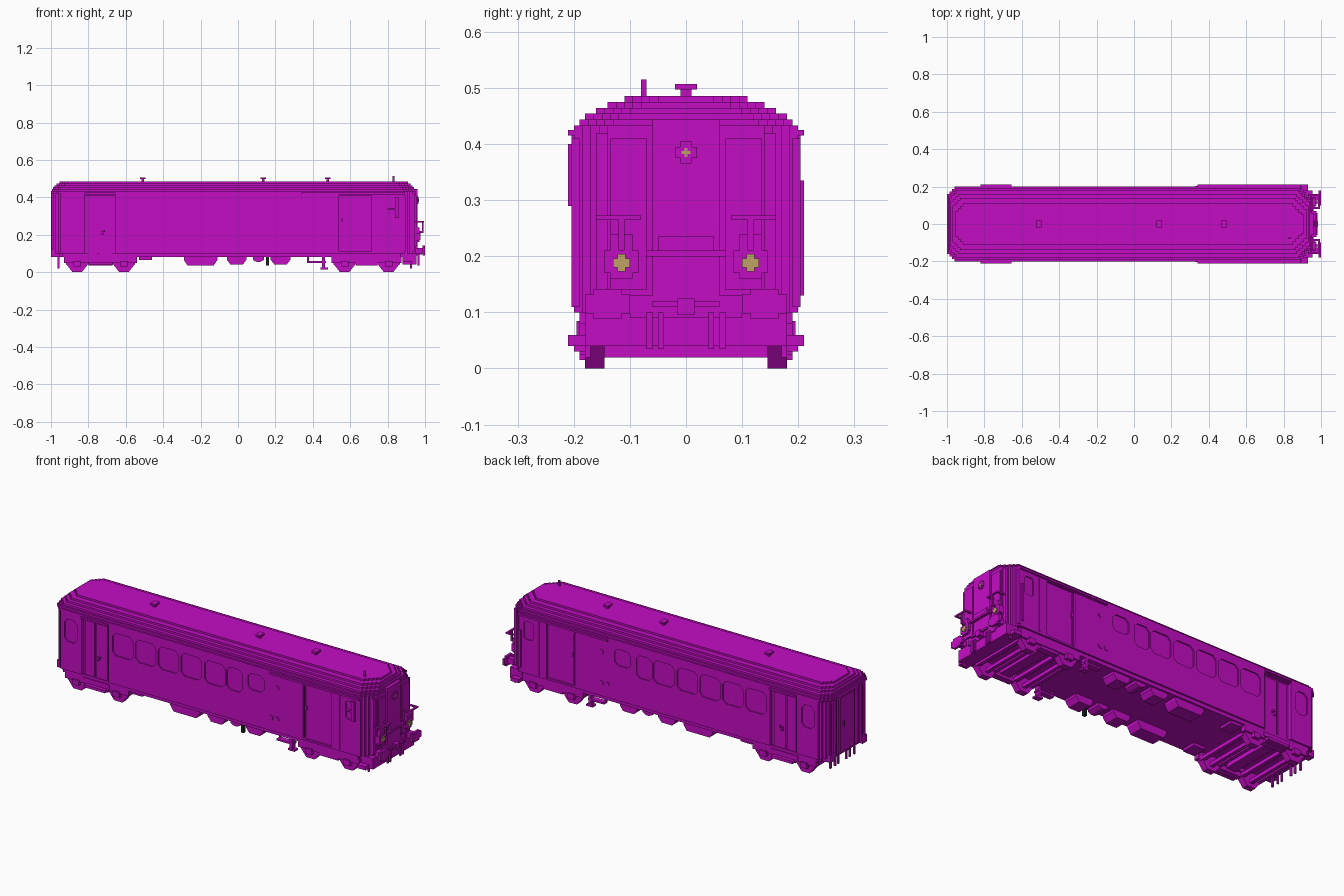
import bpy, bmesh
from mathutils import Vector

if "Cube" in bpy.data.objects:
    bpy.data.objects.remove(bpy.data.objects["Cube"])

UNIT = 0.01  # all sizes below are in hundredths


def material(name, r, g, b):
    mat = bpy.data.materials.new(name)
    mat.use_nodes = True
    mat.diffuse_color = (r, g, b, 1)
    mat.node_tree.nodes["Principled BSDF"].inputs["Base Color"].default_value = (r, g, b, 1)
    return mat


MAGENTA = material("magenta paint", .55, .004, .55)
GOLD = material("lamp gold", .52, .36, .13)
DARK = material("dark rubber", .01, .02, .01)


def prism(bm, outline, low, high, axis="z"):
    """Extrude a flat outline along the z or y axis."""
    def place(a, b, level):
        return Vector((a, b, level) if axis == "z" else (a, level, b)) * UNIT
    bottom = [bm.verts.new(place(a, b, low)) for a, b in outline]
    top = [bm.verts.new(place(a, b, high)) for a, b in outline]
    bm.faces.new(bottom)
    bm.faces.new(top)
    for i in range(len(outline)):
        j = (i + 1) % len(outline)
        bm.faces.new((bottom[i], bottom[j], top[j], top[i]))


def box(bm, x0, x1, y0, y1, z0, z1):
    prism(bm, [(x0, y0), (x1, y0), (x1, y1), (x0, y1)], z0, z1)


def finish(name, bm, mat=MAGENTA):
    bmesh.ops.recalc_face_normals(bm, faces=bm.faces)
    mesh = bpy.data.meshes.new(name)
    bm.to_mesh(mesh)
    bm.free()
    mesh.materials.append(mat)
    obj = bpy.data.objects.new(name, mesh)
    bpy.context.collection.objects.link(obj)
    return obj


def part(name, boxes, both_sides=False, mat=MAGENTA):
    bm = bmesh.new()
    for x0, x1, y0, y1, z0, z1 in boxes:
        box(bm, x0, x1, y0, y1, z0, z1)
        if both_sides:
            box(bm, x0, x1, -y1, -y0, z0, z1)
    return finish(name, bm, mat)


def stair(x, half, run, rise, steps):
    """Stepped corner from the end face round to the side."""
    points = []
    sign = 1 if x > 0 else -1
    for i in range(steps):
        y = half - rise + rise * i / steps
        points += [(x - sign * run * i / steps, y), (x - sign * run * (i + 1) / steps, y)]
    return points + [(x - sign * run, half)]


def plan(x0, x1, half):
    """Car outline seen from above, with stepped corners."""
    right = stair(x1, half, 6, 6, 4)
    left = stair(x0, half, 4, 4, 3)
    upper = right + left[::-1]
    return upper + [(x, -y) for x, y in reversed(upper)]


def rounded(x0, x1, z0, z1, c=2):
    return [(x0 + c, z0), (x1 - c, z0), (x1, z0 + c), (x1, z1 - c),
            (x1 - c, z1), (x0 + c, z1), (x0, z1 - c), (x0, z0 + c)]


# Body walls with shallow windows and deep doors
bm = bmesh.new()
prism(bm, plan(-99, 95, 20), 10, 42)
walls = finish("body_walls", bm)

windows = [(x, x + 12.5) for x in (-63, -49, -35, -21, -6.5)]
windows += [(-92.5, -85), (7, 16.5)]
bm = bmesh.new()
for low, high in ((-22, -19.3), (19.3, 22)):
    for x0, x1 in windows:
        prism(bm, rounded(x0, x1, 26, 38.5), low, high, "y")
    prism(bm, rounded(20, 30, 29.5, 38.5), low, high, "y")
    prism(bm, rounded(80, 85.5, 29, 39, 1), low, high, "y")
for low, high in ((-22, -18), (18, 22)):
    box(bm, -82, -65.5, low, high, 8, 41)
for low, high in ((-22, -19), (19, 22)):
    box(bm, 54, 71.5, low, high, 11, 41)
cutter = finish("opening_cutter", bm)
cutter.hide_render = True
cut = walls.modifiers.new("openings", "BOOLEAN")
cut.operation = "DIFFERENCE"
cut.solver = "EXACT"
cut.object = cutter
bpy.context.view_layer.objects.active = walls
bpy.ops.object.modifier_apply(modifier=cut.name)
bpy.data.objects.remove(cutter)

# Skirt and stepped roof
bm = bmesh.new()
prism(bm, plan(-98, 93, 19), 8, 10)
finish("floor_skirt", bm)
bm = bmesh.new()
for i, half in enumerate((20, 19, 18, 16, 14, 11)):
    inset = 20 - half
    prism(bm, plan(-100 + inset * .5, 95 - inset * .45, half), 42 + i * 1.05, 43.3 + i * 1.05)
finish("stepped_roof", bm)
part("rain_gutters", [(-82, -65.5, 19, 21, 41.5, 42.5), (34, 89, 19, 21, 41.5, 42.5)], True)

# Roof fittings
for i, x in enumerate((-51, 13.5, 48)):
    part(f"roof_vent_{i + 1}", [(x - .7, x + .7, -1, 1, 48, 50), (x - 1.5, x + 1.5, -2, 2, 49.7, 50.7)])
part("roof_antenna", [(82.6, 83.6, -8, -7, 48, 51.5)])

# Side door leaves, handles and steps
part("side_door_panels", [(-80.5, -75, 17, 18.6, 9, 40), (-74, -67, 17, 18.6, 9, 40)], True)
part("side_door_handles", [(-73, -72, 18, 20, 20, 22), (-72, -71, 18, 20, 21.5, 22.5)], True)
part("side_door_steps", [(-82, -65.5, 14, 19.5, 6, 8.5), (-80, -67, 15, 21, 4, 5.5)], True)

# Baggage door rail and small round ports
part("baggage_door_trim", [(34, 54, 19, 20.4, 41, 41.6), (54.6, 55.2, 18, 19.6, 12, 40),
                           (55, 56, 18, 20, 27, 29)], True)
bm = bmesh.new()
for low, high in ((-20.4, -19), (19, 20.4)):
    for x, z in ((38, 34.5), (34.3, 17.3), (38, 17.3)):
        prism(bm, rounded(x - 1.3, x + 1.3, z - 1.3, z + 1.3, .8), low, high, "y")
finish("side_ports", bm)

# Cab side window frame, mirror and hand rails
part("cab_mirror", [(84, 86, -21, -19, 29, 40), (80, 85, -20.6, -19, 33.5, 34.3)])
part("cab_hand_rail", [(87, 88, 19, 21, 13, 33.5)])
part("cab_corner_posts", [(88.5, 89.5, 19, 20.4, 11, 41), (76, 76.6, 19, 20.3, 11, 41)], True)

# Cab end: central door, lamps and rails
part("cab_end_door", [(94, 96, -6, 6, 11.5, 44.5), (95, 97, -5, 5, 20.5, 23.5),
                      (95, 97.5, -7, 7, 20, 21)])
part("cab_end_panels", [(94, 95.7, 7, 13.5, 14, 41), (93, 94.4, 14, 16, 11, 42)], True)
part("end_lamp_housings", [(94, 97, 7.5 + 1, 14.5, 17, 21), (94, 97, 9.5, 13.5, 16, 24)], True)
part("end_lamps", [(96, 97.6, 10, 13, 18, 19.6), (96, 97.5, 10.8, 12.2, 17.3, 20.4)], True, GOLD)
part("end_hand_rails", [(98.5, 99.5, 8, 16, 26.5, 27.3), (95, 99, 8, 9, 26.5, 27.3),
                        (95, 99, 15, 16, 26.5, 27.3), (98.5, 99.3, 11, 12, 21, 26.5),
                        (95, 99, 11, 12, 21, 22)], True)
part("top_lamp_housing", [(94, 96.6, -2, 2, 37.5, 39.5), (94, 96.6, -1, 1, 36.5, 40.5)])
part("top_lamp", [(96, 96.8, -.8, .8, 38.2, 38.8), (96, 96.8, -.3, .3, 37.7, 39.3)], False, GOLD)

# Cab end: buffer beam, buffers, hoses and coupler
part("cab_buffer_beam", [(88, 95.5, -18, 18, 4, 10), (92, 96, -10, 10, 9, 13)])
part("cab_buffers", [(95, 99, 12.5, 15.5, 10, 13), (98.7, 100, 10, 18, 9.8, 13.2),
                     (98.7, 100, 11.5, 16.5, 8.8, 14.2)], True)
part("cab_hoses", [(96, 97, 4, 5, 3.5, 10), (96, 97, 6, 7, 3.5, 10)], True)
part("cab_coupler", [(94, 98.5, -1.5, 1.5, 9.5, 12.5), (97, 98, -6, 6, 11, 12)])
part("cab_end_steps", [(88, 93, 16, 21, 4, 6), (92, 93, 17, 18, 2, 10)], True)

# Passage end: gangway, ribs and couplings
part("gangway_frame", [(-100, -98, 7, 9, 10, 43), (-100, -98, 11, 12, 10, 41),
                       (-99.6, -98, 14, 15, 11, 40)], True)
part("gangway_top", [(-100, -98, -9, 9, 41, 43), (-99.4, -98, -6, 6, 10, 40),
                     (-100, -99, 3.5, 4.3, 24, 27)])
part("gangway_buffers", [(-100, -96, 12, 16, 8, 12)], True)
part("gangway_hoses", [(-96.5, -95.5, y, y + 1, 2, 10) for y in (3, 6, 10)], True)

# Bogies: wheels, side frames and cross beams
for name, first, second in (("rear", -86, -61), ("cab", 57, 80.5)):
    bm = bmesh.new()
    for x in (first, second):
        for low, high in ((-18, -14.5), (14.5, 18)):
            prism(bm, [(x - 6, 8), (x - 6, 4.5), (x - 2.5, 0), (x + 2.5, 0),
                       (x + 6, 4.5), (x + 6, 8)], low, high, "y")
    finish(f"{name}_bogie_wheels", bm)
    part(f"{name}_bogie_frames", [(first - 7, second + 7, 16, 19, 5, 8),
                                  (first + 6, second - 6, 15, 18.5, 3.5, 6)], True)
    part(f"{name}_bogie_axle_boxes", [(x - 2, x + 2, 17, 20, 3, 6) for x in (first, second)], True)
    part(f"{name}_bogie_beams", [(x - 1, x + 1, -17, 17, 2, 4) for x in (first, second)]
         + [(x - 1, x + 1, -16, 16, 4, 6) for x in (first - 5, first + 5, second - 5, second + 5)]
         + [((first + second) / 2 - 3, (first + second) / 2 + 3, -17, 17, 5, 8)])

# Underfloor equipment
bm = bmesh.new()
for x0, x1, bottom in ((-53, -46, 6.5), (-29, -11, 3.5), (-6, 4.5, 4), (8, 14, 5.5), (17.5, 28, 4)):
    for low, high in ((-18, -10), (10, 18)):
        prism(bm, [(x0, 8.5), (x0, 6.6), (x0 + 2, bottom), (x1 - 2, bottom),
                   (x1, 6.6), (x1, 8.5)], low, high, "y")
finish("underfloor_boxes", bm)
part("crew_steps", [(37, 47, 16, 19, 5, 6), (45, 46.5, 16, 19, 1.5, 8), (44, 48, 16, 19, 1.5, 2.5),
                    (37, 38, 16, 17, 5, 8)], True)
part("drain_pipe", [(15, 16.7, -19, -17.3, 3.5, 8.4)], False, DARK)
